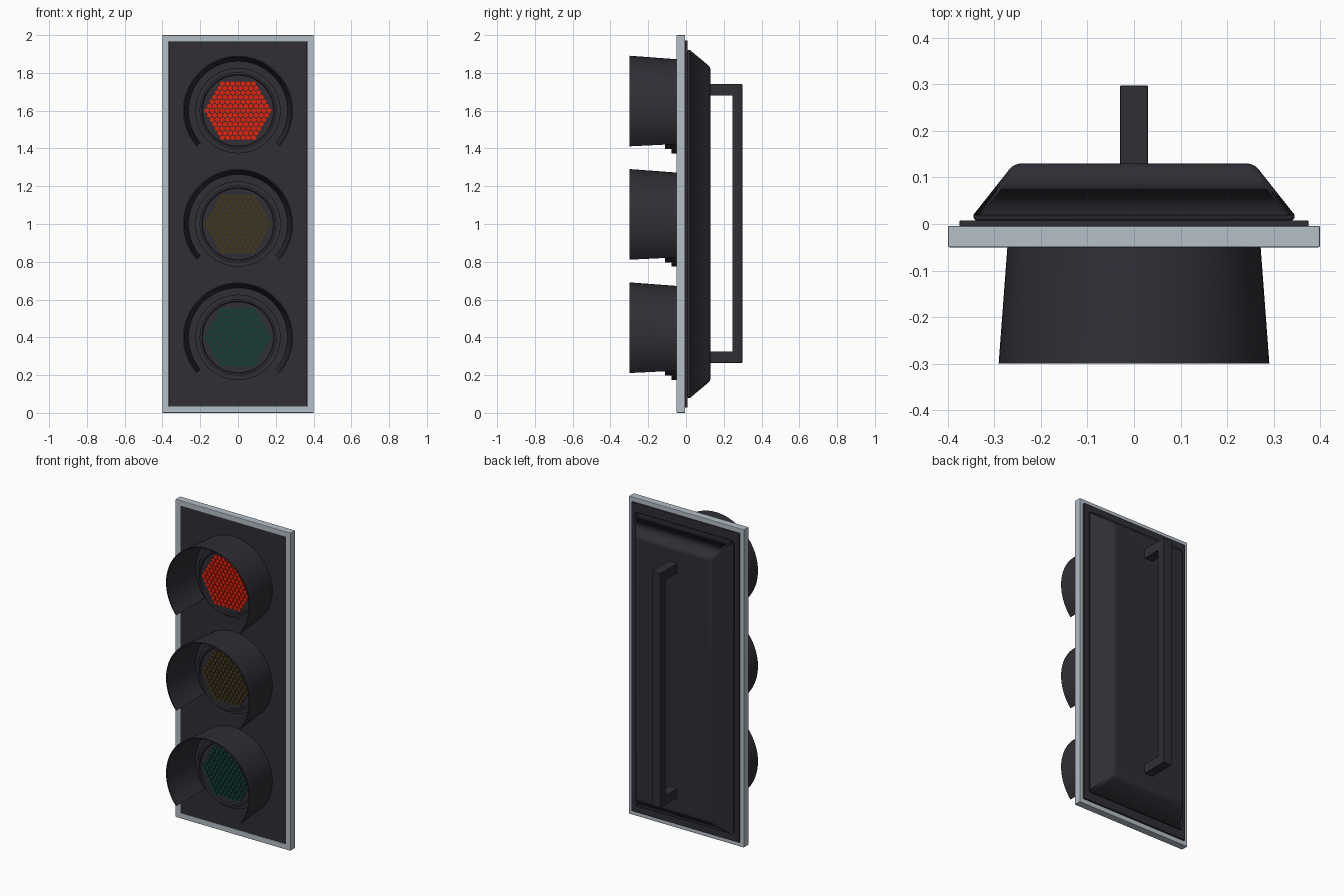
import bpy, bmesh
from math import sin, cos, pi, radians, sqrt
from mathutils import Matrix, Vector

cube = bpy.data.objects.get("Cube")
if cube:
    bpy.data.objects.remove(cube, do_unlink=True)


def material(name, rgb):
    m = bpy.data.materials.new(name)
    m.use_nodes = True
    m.diffuse_color = (*rgb, 1)
    bsdf = m.node_tree.nodes["Principled BSDF"]
    bsdf.inputs["Base Color"].default_value = (*rgb, 1)
    bsdf.inputs["Roughness"].default_value = 0.6
    return m


CHARCOAL = material("charcoal", (0.028, 0.028, 0.036))
STEEL = material("pale_steel", (0.46, 0.52, 0.58))
RED = material("lit_red", (0.8, 0.014, 0.002))
AMBER = material("unlit_amber", (0.055, 0.038, 0.011))
GREEN = material("unlit_green", (0.006, 0.048, 0.034))


def finish(name, bm, mat, bevel=0, segments=2, smooth=True):
    bmesh.ops.recalc_face_normals(bm, faces=bm.faces)
    mesh = bpy.data.meshes.new(name)
    bm.to_mesh(mesh)
    bm.free()
    mesh.materials.append(mat)
    ob = bpy.data.objects.new(name, mesh)
    bpy.context.collection.objects.link(ob)
    if smooth:
        bpy.ops.object.select_all(action='DESELECT')
        ob.select_set(True)
        bpy.context.view_layer.objects.active = ob
        bpy.ops.object.shade_smooth_by_angle(angle=radians(32))
    if bevel:
        mod = ob.modifiers.new("Bevel", 'BEVEL')
        mod.width, mod.segments = bevel, segments
        mod.limit_method = 'ANGLE'
    return ob


def loft(rings, wrap=False, caps=True):
    """Skin a row of closed point rings; wrap joins last to first."""
    bm = bmesh.new()
    rows = [[bm.verts.new(p) for p in ring] for ring in rings]
    n = len(rows[0])
    pairs = list(zip(rows, rows[1:])) + ([(rows[-1], rows[0])] if wrap else [])
    for a, b in pairs:
        for i in range(n):
            j = (i + 1) % n
            bm.faces.new((a[i], a[j], b[j], b[i]))
    if caps and not wrap:
        bm.faces.new(rows[0])
        bm.faces.new(rows[-1])
    return bm


def rect(hx, hz, y):
    return [(sx * hx, y, 1 + sz * hz)
            for sx, sz in ((-1, -1), (1, -1), (1, 1), (-1, 1))]


def circle(r, y, z, n=64):
    return [(r * cos(2 * pi * i / n), y, z + r * sin(2 * pi * i / n))
            for i in range(n)]


# Surrounding frame and the plates inside it
finish("frame", loft([rect(0.4, 1, -0.05), rect(0.4, 1, -0.004),
                      rect(0.366, 0.966, -0.004), rect(0.366, 0.966, -0.05)],
                     wrap=True), STEEL, bevel=0.003, smooth=False)
finish("front_panel", loft([rect(0.368, 0.968, -0.047),
                            rect(0.368, 0.968, -0.005)]), CHARCOAL, smooth=False)
finish("back_flange", loft([rect(0.375, 0.972, -0.006),
                            rect(0.375, 0.972, 0.008)]), CHARCOAL,
       bevel=0.003, smooth=False)

# Sloped rear housing
finish("rear_housing", loft([rect(0.348, 0.925, 0.006), rect(0.345, 0.922, 0.02),
                             rect(0.258, 0.83, 0.13)]), CHARCOAL,
       bevel=0.024, segments=4)

# Square-section rear handle, a bracket profile given width
profile = [(0.12, 0.265), (0.298, 0.265), (0.298, 1.742), (0.12, 1.742),
           (0.12, 1.68), (0.246, 1.68), (0.246, 0.325), (0.12, 0.325)]
finish("rear_handle", loft([[(x, y, z) for y, z in profile]
                            for x in (-0.03, 0.03)]), CHARCOAL,
       bevel=0.003, smooth=False)


def visor(name, z):
    """Flared hood, open at the bottom."""
    section = [(0.272, -0.046), (0.291, -0.3), (0.284, -0.3), (0.262, -0.046)]
    steps = 56
    rings = []
    for i in range(steps + 1):
        a = radians(-40.5 + 261 * i / steps)
        rings.append([(r * cos(a), y, z + r * sin(a)) for r, y in section])
    finish(name, loft(rings), CHARCOAL)


def bezel(name, z):
    """Stepped ring closed by a slightly sunken lens plate."""
    section = [(0.226, -0.045), (0.226, -0.077), (0.203, -0.077),
               (0.203, -0.11), (0.192, -0.11), (0.188, -0.101)]
    finish(name, loft([circle(r, y, z) for r, y in section]), CHARCOAL)


def light_dots(name, z, mat):
    """Hexagonal field of small raised hexagonal dots."""
    n, pitch = 6, 0.0275
    bm = bmesh.new()
    for row in range(-n, n + 1):
        count = 2 * n + 1 - abs(row)
        for k in range(count):
            x = (k - (count - 1) / 2) * pitch
            place = (Matrix.Translation((x, -0.103, z + row * pitch * sqrt(3) / 2))
                     @ Matrix.Rotation(pi / 2, 4, 'X'))
            bmesh.ops.create_cone(bm, cap_ends=True, segments=8, radius1=0.0128,
                                  radius2=0.0128, depth=0.008, matrix=place)
    finish(name, bm, mat, smooth=False)


# Three signal heads
for label, z, mat in (("top", 1.6, RED), ("middle", 1.0, AMBER),
                      ("bottom", 0.4, GREEN)):
    visor(label + "_visor", z)
    bezel(label + "_bezel", z)
    light_dots(label + "_light_dots", z, mat)
